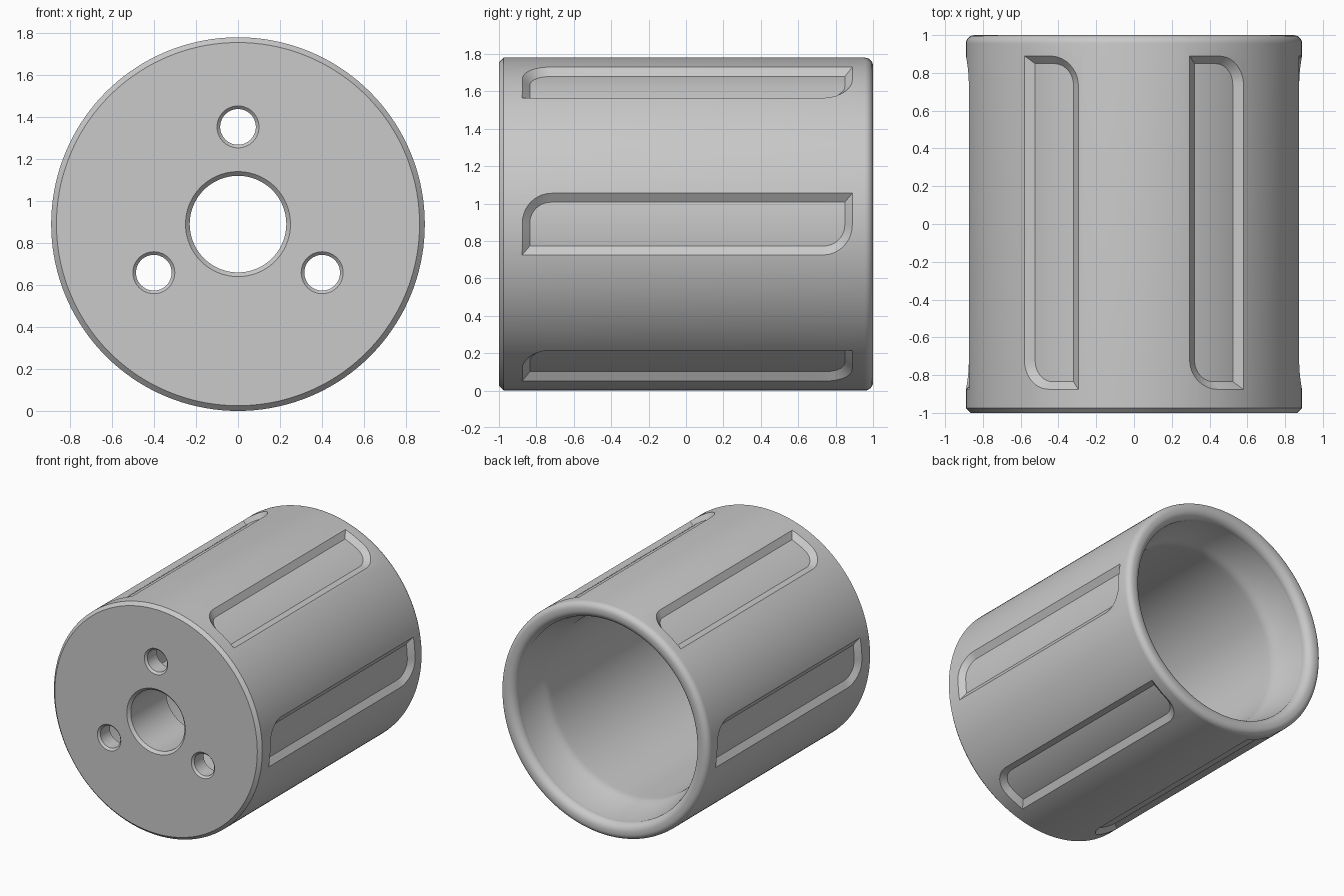
import bpy, bmesh, math
from math import sin, cos, pi, asin

if "Cube" in bpy.data.objects:
    bpy.data.objects.remove(bpy.data.objects["Cube"])

R = 0.89          # outer radius, also the height of the axis
FLOOR = 0.852     # radius of the recess floors


def material(name, colour):
    m = bpy.data.materials.new(name)
    m.use_nodes = True
    m.diffuse_color = colour
    m.node_tree.nodes["Principled BSDF"].inputs["Base Color"].default_value = colour
    return m


def make_object(name, bm, helper=False):
    bmesh.ops.recalc_face_normals(bm, faces=bm.faces)
    mesh = bpy.data.meshes.new(name)
    bm.to_mesh(mesh)
    bm.free()
    ob = bpy.data.objects.new(name, mesh)
    bpy.context.collection.objects.link(ob)
    mesh.materials.append(grey)
    ob.hide_render = helper
    return ob


def lathe(bm, profile, segments, cx=0, cz=R, ring=True):
    """Turn (radius, y) points about an axis along y."""
    rows = [[bm.verts.new((cx + r * cos(2 * pi * i / segments), y,
                           cz + r * sin(2 * pi * i / segments)))
             for i in range(segments)] for r, y in profile]
    pairs = list(zip(rows, rows[1:]))
    if ring:
        pairs.append((rows[-1], rows[0]))
    else:
        bm.faces.new(rows[0])
        bm.faces.new(rows[-1])
    for a, b in pairs:
        for i in range(segments):
            j = (i + 1) % segments
            bm.faces.new((a[i], a[j], b[j], b[i]))


def fillet(r, y, radius, start, end, steps=6):
    """Arc of profile points about (r, y), angles in degrees."""
    angles = [math.radians(start + (end - start) * k / steps) for k in range(steps + 1)]
    return [(r + radius * cos(a), y + radius * sin(a)) for a in angles]


def recess_columns(radius, steps=10):
    """Columns (across, y low, y high) of an outline with two round corners."""
    flare = (radius - FLOOR) * 1.24
    w, end = 0.117 + flare, 0.842 + flare * 0.85
    c = w * 0.96
    arc = [(c * (1 - cos(k * pi / 2 / steps)), c * (1 - sin(k * pi / 2 / steps)))
           for k in range(steps + 1)]
    low = [(-w + t, -end, end - d) for t, d in arc]
    high = [(w - t, -end + d, end) for t, d in reversed(arc)]
    return low + high


def add_recess(bm, angle):
    levels = []
    for radius in (FLOOR, 0.93):
        cols = []
        for t, y0, y1 in recess_columns(radius):
            a = angle + asin(t / radius)
            x, z = radius * cos(a), R + radius * sin(a)
            cols.append([bm.verts.new((x, y + 0.007, z)) for y in (y0, y1)])
        levels.append(cols)
    f, o = levels
    for i in range(len(f) - 1):
        for cols in levels:
            bm.faces.new((cols[i][0], cols[i + 1][0], cols[i + 1][1], cols[i][1]))
        for s in (0, 1):
            bm.faces.new((f[i][s], f[i + 1][s], o[i + 1][s], o[i][s]))
    for i in (0, -1):
        bm.faces.new((f[i][0], f[i][1], o[i][1], o[i][0]))


grey = material("satin grey", (0.585, 0.585, 0.585, 1))

# Cup body: front plate with inner hub, chamfered edge, round rim, tapered mouth
profile = [(0.25, -1), (0.865, -1), (R, -0.975)]
profile += fillet(0.845, 0.955, 0.045, 0, 90)
profile += fillet(0.83, 0.94, 0.06, 90, 195, 8)
profile += [(0.715, 0.73)] + fillet(0.9, 0.65, 0.2, 165, 180, 4)
profile += [(0.70, 0.6), (0.70, -0.87), (0.33, -0.87), (0.33, -0.55),
            (0.23, -0.55), (0.23, -0.98)]
bm = bmesh.new()
lathe(bm, profile, 144)
cup = make_object("cup_body", bm)

# Six side recesses
bm = bmesh.new()
for k in range(6):
    add_recess(bm, k * pi / 3)
recess_cutter = make_object("recess_cutter", bm, True)

# Three chamfered screw holes through the front plate
bm = bmesh.new()
for k in range(3):
    a = pi / 2 + k * 2 * pi / 3
    lathe(bm, [(0.115, -1.015), (0.085, -0.985), (0.085, -0.8)], 48,
          0.463 * cos(a), R + 0.463 * sin(a), ring=False)
hole_cutter = make_object("hole_cutter", bm, True)

# Cut, then remove the cutters
bpy.context.view_layer.objects.active = cup
for ob in bpy.context.selected_objects:
    ob.select_set(False)
cup.select_set(True)
for cutter in (recess_cutter, hole_cutter):
    mod = cup.modifiers.new(cutter.name, 'BOOLEAN')
    mod.operation = 'DIFFERENCE'
    mod.solver = 'EXACT'
    mod.object = cutter
    bpy.ops.object.modifier_apply(modifier=mod.name)
    bpy.data.objects.remove(cutter)

bpy.ops.object.shade_smooth_by_angle(angle=math.radians(25))
